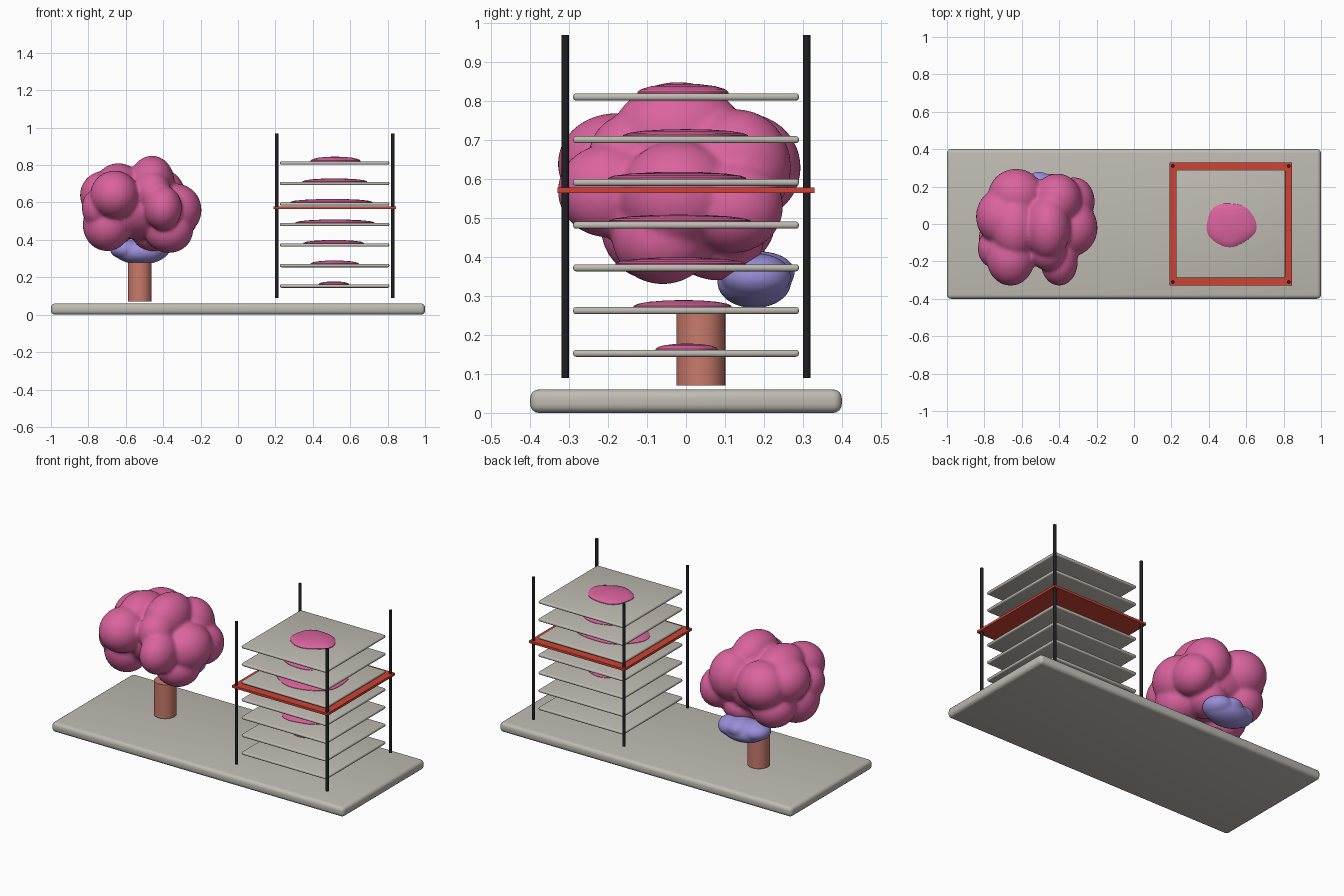
import bpy, bmesh, math
from mathutils import Matrix, Vector

if "Cube" in bpy.data.objects:
    bpy.data.objects.remove(bpy.data.objects["Cube"])


def material(name, rgb):
    m = bpy.data.materials.new(name)
    m.diffuse_color = (*rgb, 1)
    m.use_nodes = True
    m.node_tree.nodes["Principled BSDF"].inputs["Base Color"].default_value = m.diffuse_color
    return m


STONE = material("warm_grey", (0.52, 0.50, 0.45))
PINK = material("pink", (0.70, 0.125, 0.34))
LAVENDER = material("lavender", (0.32, 0.27, 0.69))
CORAL = material("coral", (0.58, 0.195, 0.15))
RED = material("red", (0.61, 0.055, 0.035))
BLACK = material("black", (0.014, 0.014, 0.016))


def finish(name, bm, mat, smooth=True):
    bmesh.ops.recalc_face_normals(bm, faces=bm.faces[:])
    me = bpy.data.meshes.new(name)
    bm.to_mesh(me)
    bm.free()
    me.materials.append(mat)
    ob = bpy.data.objects.new(name, me)
    bpy.context.collection.objects.link(ob)
    bpy.ops.object.select_all(action='DESELECT')
    ob.select_set(True)
    bpy.context.view_layer.objects.active = ob
    if smooth:
        bpy.ops.object.shade_smooth_by_angle(angle=math.radians(40))
    return ob


def box(name, center, size, mat, bevel=0.0, segments=4):
    bm = bmesh.new()
    bmesh.ops.create_cube(bm, size=1, matrix=Matrix.Translation(center) @ Matrix.Diagonal((*size, 1)))
    if bevel:
        bmesh.ops.bevel(bm, geom=bm.edges[:], offset=bevel, segments=segments,
                        profile=0.5, affect='EDGES')
    return finish(name, bm, mat)


def cylinder(name, x, y, z0, z1, r, mat, sides):
    bm = bmesh.new()
    bmesh.ops.create_cone(bm, cap_ends=True, segments=sides, radius1=r, radius2=r, depth=z1 - z0,
                          matrix=Matrix.Translation((x, y, (z0 + z1) / 2)))
    return finish(name, bm, mat)


def lumps(name, blobs, mat, voxel, rounds):
    """Fuse overlapping ellipsoids (centre + radii) into one soft lumpy body."""
    bm = bmesh.new()
    for x, y, z, rx, ry, rz in blobs:
        bmesh.ops.create_icosphere(bm, subdivisions=4, radius=1,
                                   matrix=Matrix.Translation((x, y, z)) @ Matrix.Diagonal((rx, ry, rz, 1)))
    ob = finish(name, bm, mat, smooth=False)
    rm = ob.modifiers.new("fuse", 'REMESH')
    rm.mode = 'VOXEL'
    rm.voxel_size = voxel
    rm.use_smooth_shade = True
    sm = ob.modifiers.new("soften", 'SMOOTH')
    sm.factor = 0.5
    sm.iterations = rounds
    for m in ("fuse", "soften"):
        bpy.ops.object.modifier_apply(modifier=m)
    for p in ob.data.polygons:
        p.use_smooth = True
        p.material_index = 0
    return ob


# base slab
box("base", (0, 0, 0.03), (2, 0.8, 0.06), STONE, 0.022)

# folded brain body
left = [
    (-0.66, -0.18, 0.64, 0.13, 0.15, 0.13),
    (-0.70, -0.08, 0.48, 0.13, 0.14, 0.14),
    (-0.71, 0.04, 0.64, 0.135, 0.15, 0.13),
    (-0.64, -0.02, 0.70, 0.12, 0.16, 0.11),
    (-0.63, 0.15, 0.63, 0.15, 0.145, 0.14),
    (-0.67, 0.10, 0.49, 0.13, 0.13, 0.12),
    (-0.76, -0.13, 0.57, 0.075, 0.10, 0.10),
]
right = [
    (-0.40, -0.20, 0.57, 0.10, 0.13, 0.12),
    (-0.46, -0.02, 0.71, 0.12, 0.17, 0.14),
    (-0.33, -0.02, 0.56, 0.135, 0.15, 0.14),
    (-0.37, -0.06, 0.45, 0.13, 0.13, 0.12),
    (-0.41, 0.13, 0.63, 0.13, 0.14, 0.15),
    (-0.32, 0.12, 0.53, 0.11, 0.13, 0.12),
    (-0.46, -0.14, 0.66, 0.10, 0.11, 0.11),
    (-0.45, 0.08, 0.44, 0.12, 0.12, 0.10),
]
core = [(-0.53, 0.01, 0.58, 0.22, 0.22, 0.18)]
lumps("brain", core + left + right, PINK, 0.011, 6)

# small rear lobe under the brain
lumps("rear_lobe", [
    (-0.52, 0.175, 0.335, 0.14, 0.095, 0.066),
    (-0.60, 0.17, 0.35, 0.085, 0.085, 0.055),
    (-0.45, 0.18, 0.35, 0.085, 0.09, 0.06),
    (-0.51, 0.19, 0.36, 0.08, 0.09, 0.055),
], LAVENDER, 0.008, 5)

# stem
cylinder("stem", -0.525, 0.038, 0.07, 0.28, 0.063, CORAL, 40)

# stack of trays, each with a domed cross-section slice
CX = 0.517
slices = [  # x min, x max, y min, y max, dome height
    (0.43, 0.595, -0.08, 0.085, 0.016),
    (0.38, 0.645, -0.135, 0.125, 0.018),
    (0.345, 0.68, -0.19, 0.15, 0.018),
    (0.30, 0.735, -0.205, 0.165, 0.018),
    (0.285, 0.735, -0.20, 0.165, 0.018),
    (0.34, 0.69, -0.165, 0.165, 0.018),
    (0.38, 0.655, -0.125, 0.115, 0.025),
]


def slice_dome(name, x0, x1, y0, y1, h, z, seed):
    bm = bmesh.new()
    n, rings = 48, []
    for t, k in ((1, -0.1), (1, 0.15), (0.92, 0.45), (0.7, 0.75), (0.35, 0.95)):
        ring = []
        for i in range(n):
            a = math.tau * i / n
            r = t * (0.97 + 0.03 * math.sin(3 * a + seed) + 0.025 * math.sin(5 * a + 2 * seed))
            ring.append(bm.verts.new(((x0 + x1) / 2 + (x1 - x0) / 2 * r * math.cos(a),
                                      (y0 + y1) / 2 + (y1 - y0) / 2 * r * math.sin(a), z + h * k)))
        rings.append(ring)
    for lo, hi in zip(rings, rings[1:]):
        for i in range(n):
            j = (i + 1) % n
            bm.faces.new((lo[i], lo[j], hi[j], hi[i]))
    bm.faces.new(rings[0])
    top = bm.verts.new(((x0 + x1) / 2, (y0 + y1) / 2, z + h))
    for i in range(n):
        bm.faces.new((rings[-1][i], rings[-1][(i + 1) % n], top))
    return finish(name, bm, PINK)


for i, (x0, x1, y0, y1, h) in enumerate(slices):
    z = 0.153 + 0.1097 * i
    box(f"tray_{i + 1}", (CX, 0, z), (0.584, 0.58, 0.018), STONE, 0.0075, 3)
    slice_dome(f"slice_{i + 1}", x0, x1, y0, y1, h, z + 0.009, i * 1.3)

# red scanning sheet
box("scan_sheet", (CX, 0, 0.572), (0.654, 0.66, 0.014), RED)

# corner rods
for sx, fx in ((-1, "left"), (1, "right")):
    for sy, fy in ((-1, "front"), (1, "back")):
        cylinder(f"rod_{fy}_{fx}", CX + sx * 0.31, sy * 0.31, 0.09, 0.97, 0.0095, BLACK, 16)
